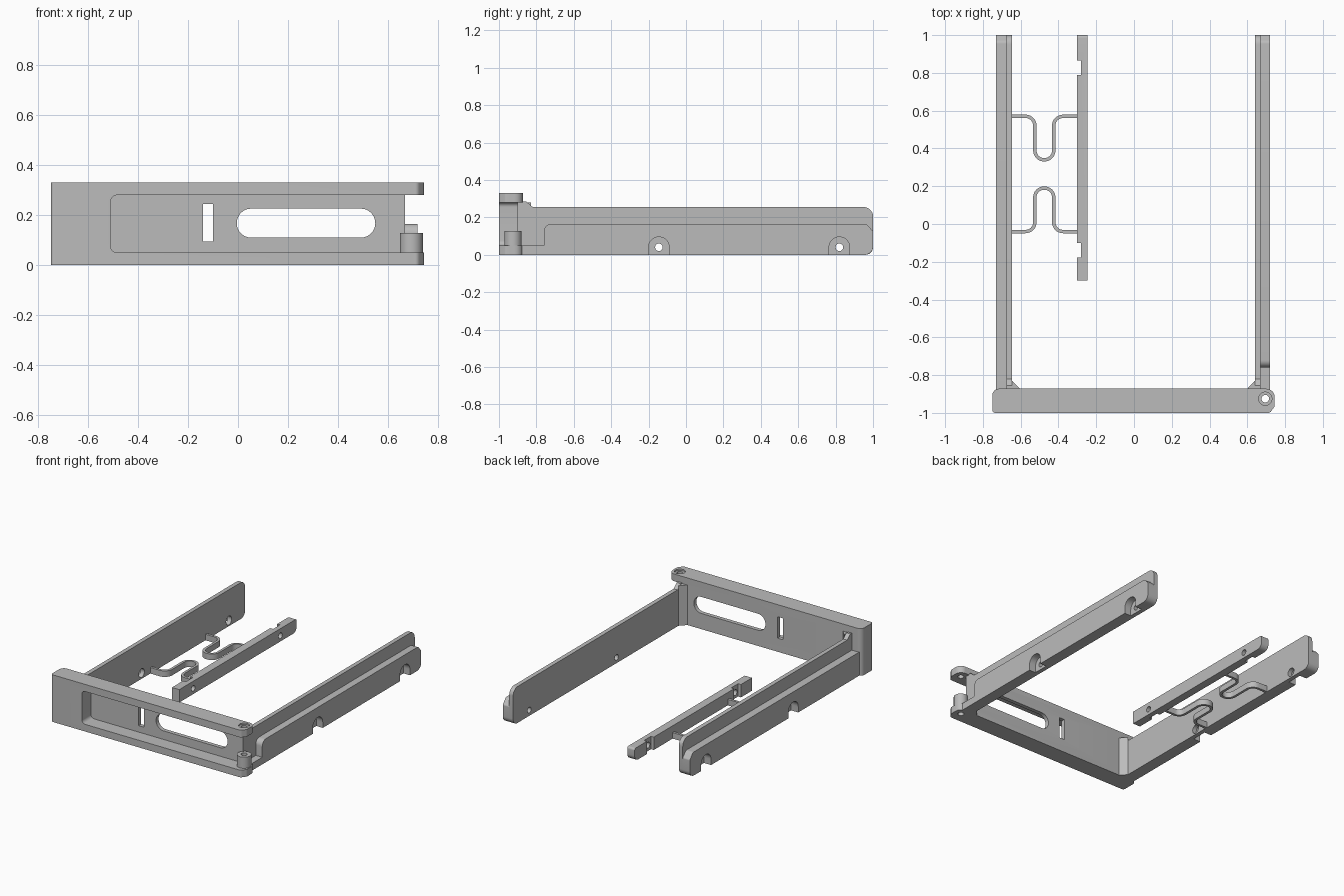
import bpy, bmesh, math
from mathutils import Vector

cube = bpy.data.objects.get("Cube")
if cube:
    bpy.data.objects.remove(cube, do_unlink=True)

grey = bpy.data.materials.new("plain_grey")
grey.use_nodes = True
GREY = (0.5, 0.5, 0.5, 1)
grey.diffuse_color = GREY
grey.node_tree.nodes["Principled BSDF"].inputs["Base Color"].default_value = GREY


def rounded(corners, steps=8):
    """Outline from (a, b, radius) corners, each replaced by an arc."""
    out = []
    n = len(corners)
    for i, (a, b, r) in enumerate(corners):
        p = Vector((a, b))
        if r == 0:
            out.append(p)
            continue
        u = (Vector(corners[i - 1][:2]) - p).normalized()
        v = (Vector(corners[(i + 1) % n][:2]) - p).normalized()
        half = u.angle(v) / 2
        centre = p + (u + v).normalized() * (r / math.sin(half))
        start = p + u * (r / math.tan(half)) - centre
        end = p + v * (r / math.tan(half)) - centre
        turn = start.angle_signed(end)
        for k in range(steps + 1):
            t = -turn * k / steps
            c, s = math.cos(t), math.sin(t)
            out.append(centre + Vector((start.x * c - start.y * s, start.x * s + start.y * c)))
    return out


def rect(a0, a1, b0, b1, r=0):
    return rounded([(a0, b0, r), (a1, b0, r), (a1, b1, r), (a0, b1, r)])


def circle(a, b, r, n=32):
    return [Vector((a + r * math.cos(math.tau * k / n), b + r * math.sin(math.tau * k / n)))
            for k in range(n)]


def extrude(name, outline, axis, lo, hi):
    """Prism of a 2D outline along x (outline in y, z), y (x, z) or z (x, y)."""
    place = {"x": lambda p, d: (d, p.x, p.y),
             "y": lambda p, d: (p.x, d, p.y),
             "z": lambda p, d: (p.x, p.y, d)}[axis]
    bm = bmesh.new()
    rings = [[bm.verts.new(place(p, d)) for p in outline] for d in (lo, hi)]
    n = len(outline)
    for ring in rings:
        bm.faces.new(ring)
    for i in range(n):
        j = (i + 1) % n
        bm.faces.new((rings[0][i], rings[0][j], rings[1][j], rings[1][i]))
    bmesh.ops.recalc_face_normals(bm, faces=bm.faces)
    mesh = bpy.data.meshes.new(name)
    bm.to_mesh(mesh)
    bm.free()
    mesh.materials.append(grey)
    obj = bpy.data.objects.new(name, mesh)
    bpy.context.collection.objects.link(obj)
    return obj


def combine(obj, tool, operation="DIFFERENCE"):
    """Apply a boolean and remove the tool."""
    mod = obj.modifiers.new("boolean", "BOOLEAN")
    mod.operation = operation
    mod.solver = "EXACT"
    mod.object = tool
    activate(obj)
    bpy.ops.object.modifier_apply(modifier=mod.name)
    bpy.data.objects.remove(tool, do_unlink=True)


def activate(obj):
    bpy.ops.object.select_all(action="DESELECT")
    obj.select_set(True)
    bpy.context.view_layer.objects.active = obj


def cut(obj, outline, axis, lo, hi):
    combine(obj, extrude("cutter", outline, axis, lo, hi))


HOLES = (-0.145, 0.82)
HOLE_Z = 0.04
PIN = (0.695, -0.925)

# Front panel with open recess, grip slot, narrow slot and hinge ears
panel = extrude("front_panel", rounded([
    (-0.75, -1, 0.015), (0.72, -1, 0.02), (0.745, -0.965, 0.02),
    (0.745, -0.872, 0.045), (-0.75, -0.872, 0.035)]), "z", 0, 0.33)
cut(panel, rect(-0.51, 0.9, 0.05, 0.28, 0.025), "y", -1.1, -0.9)
cut(panel, rect(0.67, 0.9, 0.05, 0.28), "y", -1.1, -0.8)
cut(panel, rect(-0.005, 0.55, 0.11, 0.226, 0.0575), "y", -1.1, -0.8)
cut(panel, rect(-0.14, -0.1, 0.095, 0.245), "y", -1.1, -0.8)
cut(panel, circle(*PIN, 0.02), "z", -0.1, 0.5)
cut(panel, circle(*PIN, 0.035), "z", 0.32, 0.5)

# Hinge knuckle between the ears
knuckle = extrude("hinge_knuckle", circle(*PIN, 0.046), "z", 0.05, 0.128)
cut(knuckle, circle(*PIN, 0.02), "z", 0, 0.2)

# Side rails: thin plate, thick lower flange with arched reliefs
for side, name in ((1, "left"), (-1, "right")):
    inner, step, outer = (0.64, 0.67, 0.72) if side > 0 else (-0.645, -0.675, -0.73)
    plate = extrude(name + "_rail_plate", rounded([
        (-0.885, 0, 0), (1, 0, 0.045), (1, 0.255, 0.05),
        (-0.82, 0.255, 0), (-0.855, 0.285, 0), (-0.885, 0.285, 0)]),
        "x", *sorted((inner, step)))
    start = -0.76 if side > 0 else -0.88
    flange = extrude(name + "_rail_flange", rounded([
        (start, 0, 0), (1, 0, 0.045), (1, 0.125, 0.015),
        (0.965, 0.165, 0.025), (start, 0.165, 0.04 if side > 0 else 0)]),
        "x", *sorted((step, outer)))
    if side > 0:
        extrude("left_rail_ledge", rect(-0.88, start, 0, 0.05), "x", step, outer)
    for y in HOLES:
        arch = rounded([(y - 0.055, -0.05, 0), (y + 0.055, -0.05, 0),
                        (y + 0.055, HOLE_Z + 0.055, 0.0545),
                        (y - 0.055, HOLE_Z + 0.055, 0.0545)])
        cut(flange, arch, "x", *sorted((step - side * 0.01, outer + side * 0.05)))
        radius = 0.02 if side > 0 else 0.03
        cut(plate, circle(y, HOLE_Z, radius), "x",
            *sorted((inner - side * 0.05, step + side * 0.05)))

    # Corner gusset behind the panel
    tip = inner - side * 0.04
    extrude(name + "_gusset", [Vector(p) for p in (
        (inner, -0.88), (tip, -0.88), (tip, -0.872), (inner, -0.83))], "z", 0, 0.28)

# Floating mounting bar with side notches and holes
bar = extrude("mounting_bar", rounded([
    (-0.3, 0, 0), (1, 0, 0.04), (1, 0.09, 0.015), (-0.3, 0.09, 0)]), "x", -0.302, -0.245)
for y in HOLES:
    cut(bar, rect(-0.4, -0.28, y - 0.032, y + 0.045), "z", -0.1, 0.2)
    cut(bar, circle(y, HOLE_Z, 0.02), "x", -0.4, -0.1)


# Bent flat springs joining the bar to the rail
def ribbon(path, half):
    left, right = [], []
    for i, p in enumerate(path):
        d = (path[min(i + 1, len(path) - 1)] - path[max(i - 1, 0)]).normalized()
        normal = Vector((-d.y, d.x)) * half
        left.append(p + normal)
        right.append(p - normal)
    return left + right[::-1]


for name, base, tip in (("rear_spring", 0.57, 0.34), ("front_spring", -0.04, 0.19)):
    path = rounded([(-0.655, base, 0), (-0.525, base, 0.049), (-0.525, tip, 0.049),
                    (-0.425, tip, 0.049), (-0.425, base, 0.049), (-0.295, base, 0)])
    extrude(name, ribbon(path, 0.009), "z", 0, 0.042)

# Smooth the rounded corners, keep the edges sharp
for obj in bpy.context.scene.objects:
    if obj.type == "MESH":
        activate(obj)
        bpy.ops.object.shade_smooth_by_angle(angle=math.radians(30))
